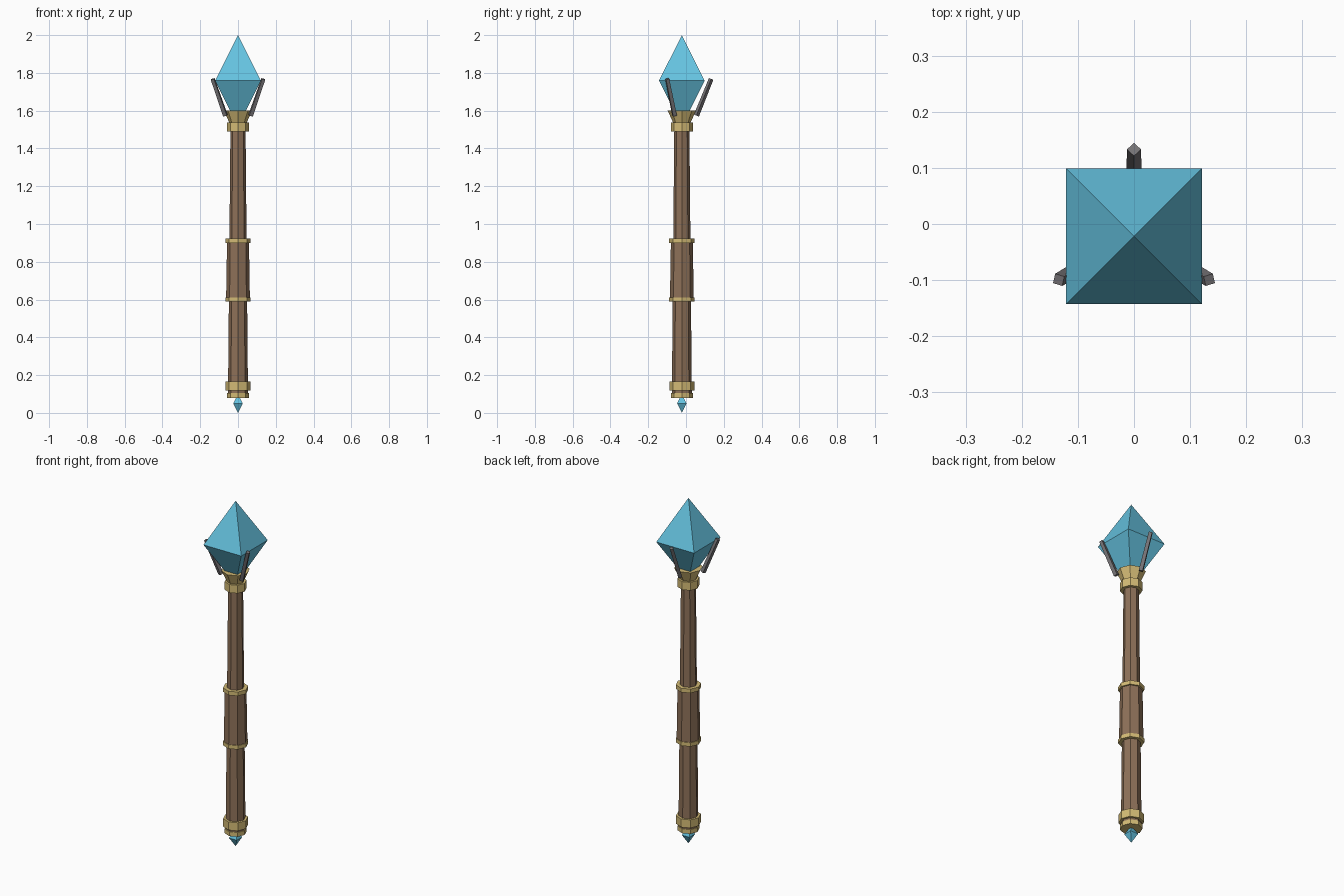
import bpy
import math
from mathutils import Vector

cube = bpy.data.objects.get("Cube")
if cube:
    bpy.data.objects.remove(cube, do_unlink=True)

AXIS_Y = -0.022  # the staff stands slightly forward because of the rear prong


def material(name, rgb):
    mat = bpy.data.materials.new(name)
    mat.use_nodes = True
    color = (*rgb, 1)
    mat.diffuse_color = color
    mat.node_tree.nodes["Principled BSDF"].inputs["Base Color"].default_value = color
    return mat


wood = material("brown wood", (0.27, 0.165, 0.098))
gold = material("pale gold", (0.66, 0.50, 0.18))
crystal = material("sky blue crystal", (0.13, 0.54, 0.74))
iron = material("grey iron", (0.18, 0.17, 0.18))


def tapered(name, mat, start, end, r1, r2, sides=8):
    """Faceted cone section between two points, with a corner on each axis."""
    start, end = Vector(start), Vector(end)
    direction = end - start
    bpy.ops.mesh.primitive_cone_add(vertices=sides, radius1=r1, radius2=r2,
                                    depth=direction.length,
                                    location=(start + end) / 2)
    obj = bpy.context.object
    obj.name = name
    obj.data.materials.append(mat)
    return obj, direction


def upright(name, mat, z1, z2, r1, r2):
    return tapered(name, mat, (0, AXIS_Y, z1), (0, AXIS_Y, z2), r1, r2)[0]


def gem(name, z_low, z_high, half_width):
    """Square bipyramid with its sides facing front, back, left and right."""
    mid = (z_low + z_high) / 2
    w = half_width
    verts = [(-w, AXIS_Y - w, mid), (w, AXIS_Y - w, mid),
             (w, AXIS_Y + w, mid), (-w, AXIS_Y + w, mid),
             (0, AXIS_Y, z_high), (0, AXIS_Y, z_low)]
    faces = []
    for i in range(4):
        j = (i + 1) % 4
        faces += [(i, j, 4), (j, i, 5)]
    mesh = bpy.data.meshes.new(name)
    mesh.from_pydata(verts, [], faces)
    mesh.materials.append(crystal)
    obj = bpy.data.objects.new(name, mesh)
    bpy.context.collection.objects.link(obj)


# Wooden shaft and thicker grip
upright("shaft", wood, 0.085, 1.51, 0.053, 0.04)
upright("grip", wood, 0.60, 0.91, 0.063, 0.058)

# Gold fittings
upright("pommel_ring", gold, 0.08, 0.105, 0.058, 0.058)
upright("lower_collar", gold, 0.118, 0.165, 0.066, 0.066)
upright("grip_lower_band", gold, 0.59, 0.612, 0.067, 0.067)
upright("grip_upper_band", gold, 0.90, 0.923, 0.067, 0.067)
upright("upper_collar", gold, 1.49, 1.537, 0.058, 0.058)
upright("crystal_cup", gold, 1.53, 1.60, 0.043, 0.075)

# Crystals at the head and the foot
gem("head_crystal", 1.517, 2.0, 0.121)
gem("foot_crystal", 0.0, 0.1, 0.025)

# Three iron prongs leaning outwards around the head crystal
for label, degrees in (("back", 90), ("left", -30), ("right", 210)):
    a = math.radians(degrees)
    out = Vector((math.cos(a), math.sin(a), 0))
    base = Vector((0, AXIS_Y, 0))
    start = base + out * 0.077 + Vector((0, 0, 1.574))
    end = base + out * 0.155 + Vector((0, 0, 1.768))
    prong, direction = tapered(label + "_prong", iron, start, end, 0.0145, 0.0125, sides=4)
    tilt = math.atan2(direction.xy.length, direction.z)
    prong.rotation_euler = (0, tilt, a)
